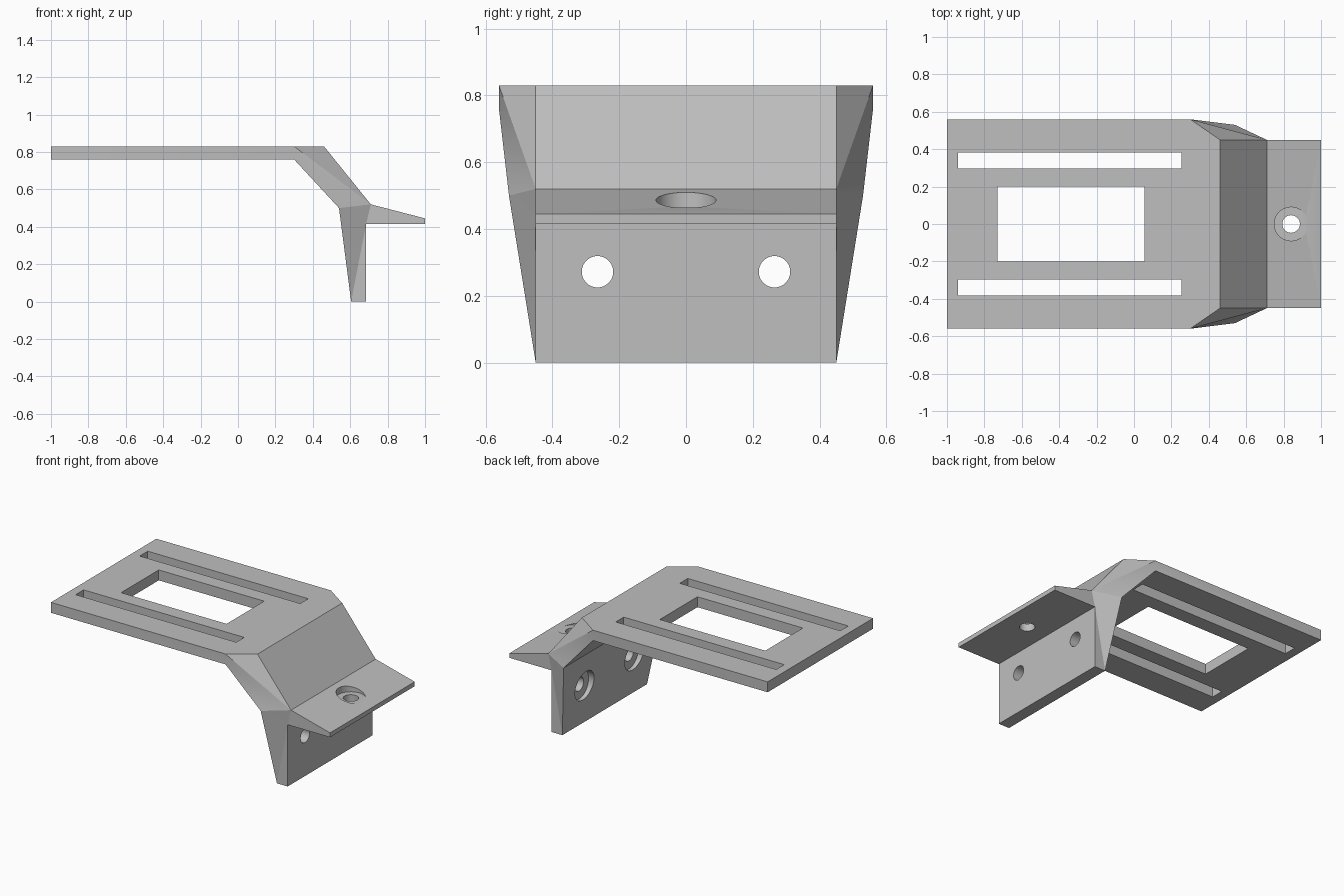
import bpy, bmesh, math
from mathutils import Matrix, Vector

cube = bpy.data.objects.get("Cube")
if cube:
    bpy.data.objects.remove(cube, do_unlink=True)

grey = bpy.data.materials.new("plain grey")
grey.use_nodes = True
colour = (0.52, 0.52, 0.52, 1)
grey.diffuse_color = colour
grey.node_tree.nodes["Principled BSDF"].inputs["Base Color"].default_value = colour

# Side profile: corner name -> x, z, half width
profile = {
    "A": (-1, .83, .56), "B": (.30, .83, .56), "C": (.46, .83, .45),
    "D": (.71, .52, .45), "E": (1, .445, .45), "F": (1, .415, .45),
    "G": (.685, .415, .45), "H": (.685, 0, .45), "I": (.605, 0, .45),
    "J": (.54, .50, .53), "K": (.30, .76, .56), "L": (-1, .76, .56),
}
side_faces = ["ABKL", "BCD", "BDK", "KDJ", "JDG", "JGI", "GHI", "DEFG"]


def make_bracket():
    bm = bmesh.new()
    front = {n: bm.verts.new((x, -w, z)) for n, (x, z, w) in profile.items()}
    back = {n: bm.verts.new((x, w, z)) for n, (x, z, w) in profile.items()}
    for names in side_faces:
        bm.faces.new([front[n] for n in names])
        bm.faces.new([back[n] for n in reversed(names)])
    # Flat top is one face; the other edges are bridged across
    bm.faces.new([front["A"], front["B"], front["C"], back["C"], back["B"], back["A"]])
    ring = "CDEFGHIJKLA"
    for a, b in zip(ring, ring[1:]):
        bm.faces.new([front[a], front[b], back[b], back[a]])
    bmesh.ops.recalc_face_normals(bm, faces=bm.faces)
    mesh = bpy.data.meshes.new("bracket")
    bm.to_mesh(mesh)
    bm.free()
    mesh.materials.append(grey)
    obj = bpy.data.objects.new("bracket", mesh)
    bpy.context.collection.objects.link(obj)
    return obj


bracket = make_bracket()
bpy.context.view_layer.objects.active = bracket
bracket.select_set(True)


def cut(bm):
    """Subtract the given shape from the bracket."""
    bmesh.ops.recalc_face_normals(bm, faces=bm.faces)
    mesh = bpy.data.meshes.new("cutter")
    bm.to_mesh(mesh)
    bm.free()
    mesh.materials.append(grey)
    cutter = bpy.data.objects.new("cutter", mesh)
    cutter.hide_render = True
    bpy.context.collection.objects.link(cutter)
    mod = bracket.modifiers.new("cut", "BOOLEAN")
    mod.operation = "DIFFERENCE"
    mod.solver = "EXACT"
    mod.object = cutter
    bpy.ops.object.modifier_apply(modifier=mod.name)
    bpy.data.objects.remove(cutter, do_unlink=True)


def cut_box(x0, x1, y0, y1):
    bm = bmesh.new()
    place = Matrix.Translation(((x0 + x1) / 2, (y0 + y1) / 2, .8))
    size = Matrix.Diagonal((x1 - x0, y1 - y0, .3, 1))
    bmesh.ops.create_cube(bm, size=1, matrix=place @ size)
    cut(bm)


def cut_hole(start, end, radius):
    start, end = Vector(start), Vector(end)
    axis = end - start
    turn = axis.to_track_quat("Z", "Y").to_matrix().to_4x4()
    bm = bmesh.new()
    bmesh.ops.create_cone(bm, cap_ends=True, segments=48, radius1=radius,
                          radius2=radius, depth=axis.length,
                          matrix=Matrix.Translation((start + end) / 2) @ turn)
    cut(bm)


# Window and strap slots in the plate
cut_box(-.73, .055, -.2, .2)
for s in (-1, 1):
    inner, outer = sorted((s * .298, s * .383))
    cut_box(-.94, .255, inner, outer)

# Recessed screw hole in the ledge
cut_hole((.84, 0, .465), (.84, 0, .7), .09)
cut_hole((.84, 0, .3), (.84, 0, .6), .047)

# Recessed screw holes in the wall, opening towards the plate
for y in (-.265, .265):
    cut_hole((.61, y, .272), (.4, y, .272), .1)
    cut_hole((.5, y, .272), (.8, y, .272), .047)

bpy.ops.object.shade_smooth_by_angle(angle=math.radians(20))
